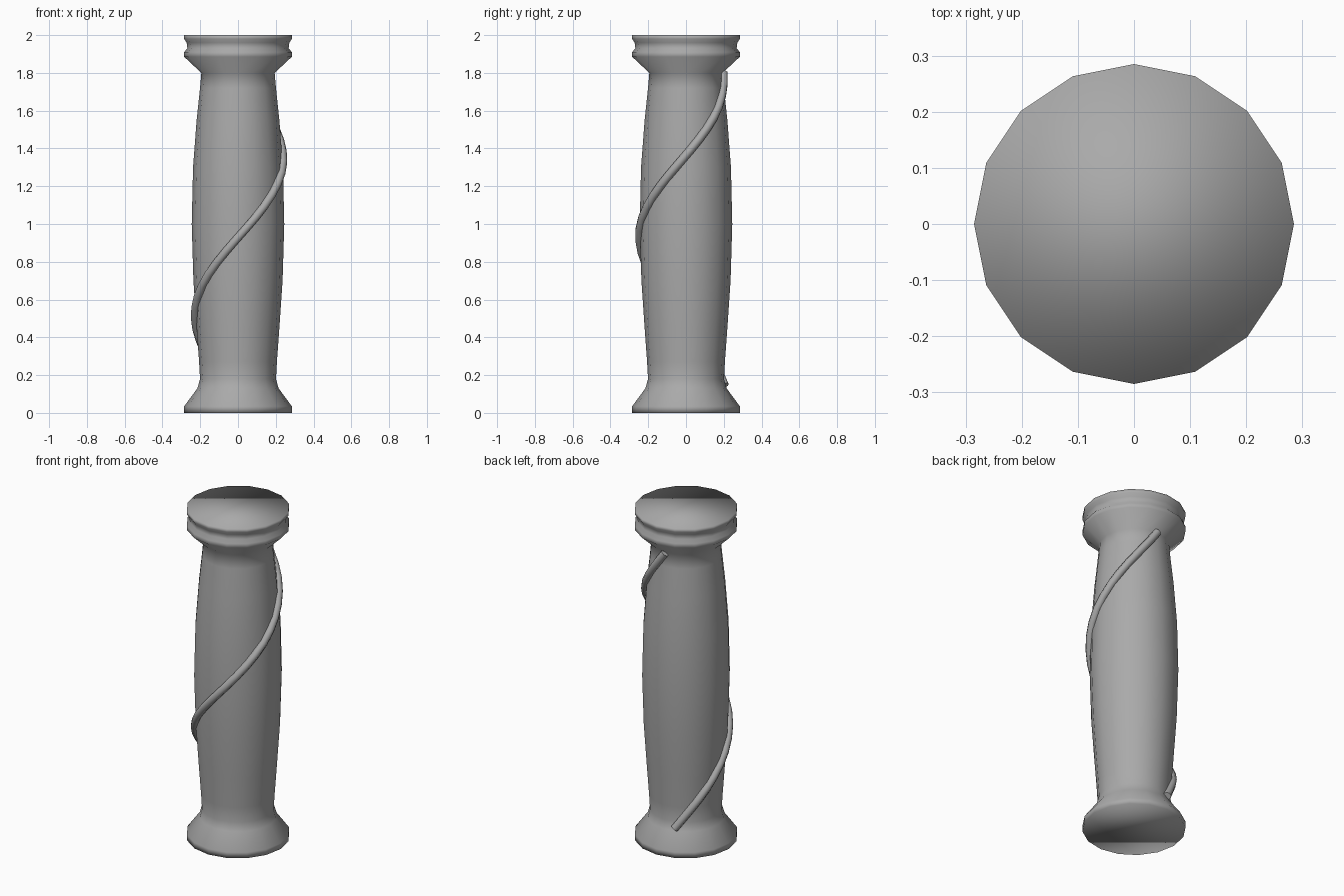
import bpy, bmesh, math

cube = bpy.data.objects.get("Cube")
if cube:
    bpy.data.objects.remove(cube, do_unlink=True)

SIDES = 16

# Single stone colour
stone = bpy.data.materials.new("grey stone")
stone.use_nodes = True
GREY = (0.4, 0.4, 0.4, 1)
stone.diffuse_color = GREY
stone.node_tree.nodes["Principled BSDF"].inputs["Base Color"].default_value = GREY

# Radius and height pairs from the foot to the top of the capital
PROFILE = [
    (0.285, 0.0), (0.285, 0.035), (0.215, 0.13), (0.201, 0.18),
    (0.206, 0.27), (0.219, 0.45), (0.236, 0.70), (0.245, 1.0),
    (0.238, 1.30), (0.219, 1.55), (0.201, 1.72), (0.194, 1.80),
    (0.285, 1.885), (0.285, 1.91), (0.268, 1.93), (0.272, 1.96),
    (0.285, 1.98), (0.285, 2.0),
]


def shaft_radius(z):
    """Column radius at a height, read from the profile."""
    for (r0, z0), (r1, z1) in zip(PROFILE, PROFILE[1:]):
        if z0 <= z <= z1:
            return r0 + (r1 - r0) * (z - z0) / (z1 - z0)


def lathe(name, profile):
    """Closed, smooth-shaded turned solid."""
    bm = bmesh.new()
    rings = [[bm.verts.new((r * math.cos(math.tau * i / SIDES),
                            r * math.sin(math.tau * i / SIDES), z))
              for i in range(SIDES)] for r, z in profile]
    for low, high in zip(rings, rings[1:]):
        for i in range(SIDES):
            j = (i + 1) % SIDES
            bm.faces.new((low[i], low[j], high[j], high[i]))
    bm.faces.new(rings[0][::-1])
    bm.faces.new(rings[-1])
    for face in bm.faces:
        face.smooth = True
    mesh = bpy.data.meshes.new(name)
    bm.to_mesh(mesh)
    bm.free()
    mesh.materials.append(stone)
    obj = bpy.data.objects.new(name, mesh)
    bpy.context.collection.objects.link(obj)
    return obj


lathe("column", PROFILE)

# Vine: a round strand climbing almost one full turn around the shaft
STEPS = 28
START, END = math.radians(-252), math.radians(90)
Z_LOW, Z_HIGH = 0.145, 1.80

curve = bpy.data.curves.new("spiral_vine", "CURVE")
curve.dimensions = "3D"
curve.bevel_depth = 0.023
curve.bevel_resolution = 2
curve.use_fill_caps = True
spline = curve.splines.new("POLY")
spline.points.add(STEPS)
for i, point in enumerate(spline.points):
    t = i / STEPS
    angle = START + (END - START) * t
    z = Z_LOW + (Z_HIGH - Z_LOW) * t
    r = shaft_radius(z) + 0.004
    point.co = (r * math.cos(angle), r * math.sin(angle), z, 1)
spline.use_smooth = True
curve.materials.append(stone)
vine = bpy.data.objects.new("spiral_vine", curve)
bpy.context.collection.objects.link(vine)
